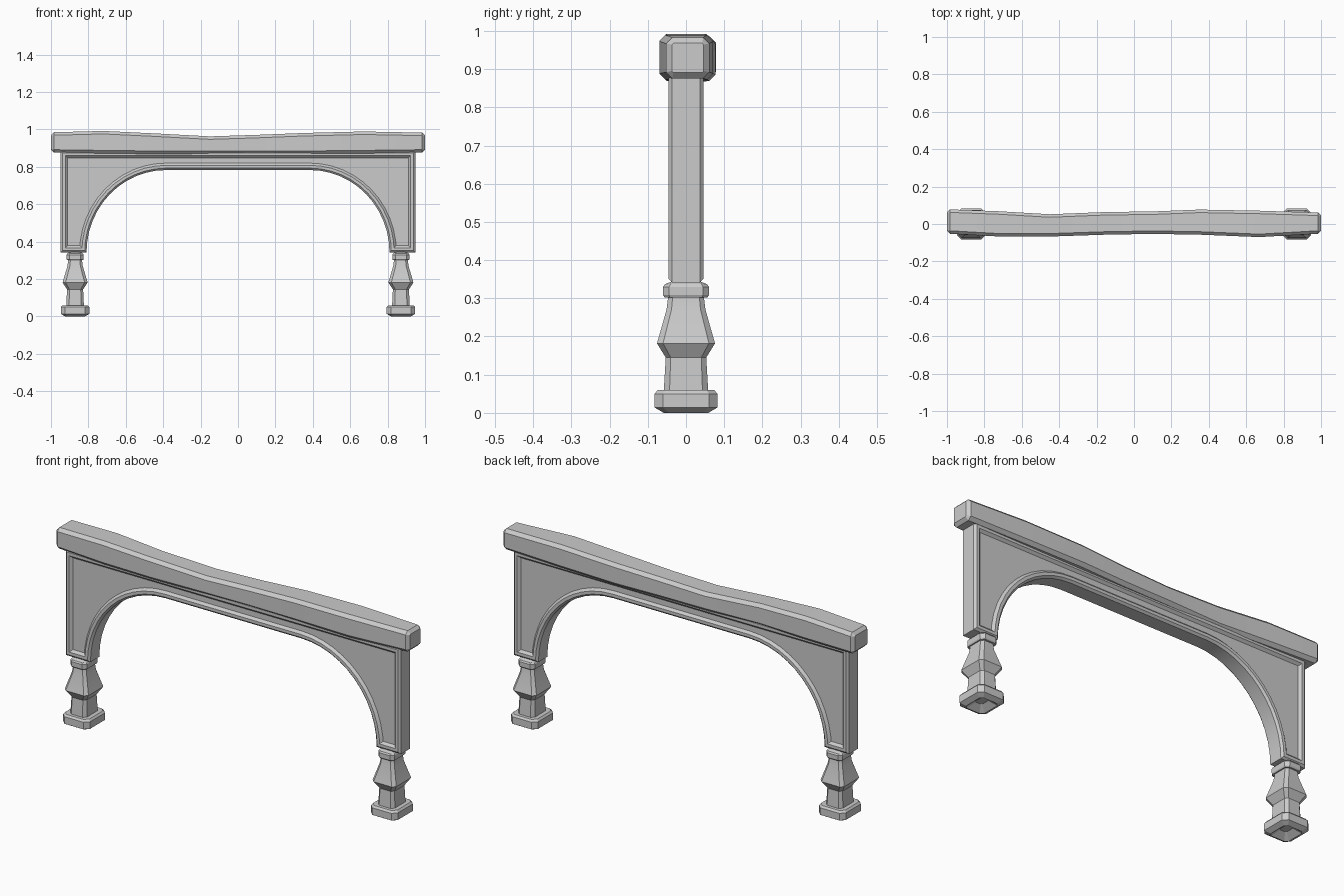
import bpy, bmesh, math

if "Cube" in bpy.data.objects:
    bpy.data.objects.remove(bpy.data.objects["Cube"])


def finish(bm, name, angle):
    bmesh.ops.recalc_face_normals(bm, faces=bm.faces)
    mesh = bpy.data.meshes.new(name)
    bm.to_mesh(mesh)
    bm.free()
    obj = bpy.data.objects.new(name, mesh)
    bpy.context.collection.objects.link(obj)
    bpy.ops.object.select_all(action='DESELECT')
    obj.select_set(True)
    bpy.context.view_layer.objects.active = obj
    bpy.ops.object.shade_smooth_by_angle(angle=math.radians(angle))
    return obj


def octagon(u0, u1, v0, v1, c):
    """Rectangle with cut corners."""
    return [(u0 + c, v0), (u1 - c, v0), (u1, v0 + c), (u1, v1 - c),
            (u1 - c, v1), (u0 + c, v1), (u0, v1 - c), (u0, v0 + c)]


def loft(rings):
    bm = bmesh.new()
    rows = [[bm.verts.new(p) for p in ring] for ring in rings]
    n = len(rows[0])
    for a, b in zip(rows, rows[1:]):
        for i in range(n):
            bm.faces.new((a[i], a[(i + 1) % n], b[(i + 1) % n], b[i]))
    bm.faces.new(rows[0])
    bm.faces.new(rows[-1])
    return bm


# Wavy top beam: x, y front, y back, z bottom, z top
sections = [(-0.985, -0.052, 0.078, 0.876, 0.985), (-0.72, -0.067, 0.068, 0.872, 0.992),
            (-0.45, -0.067, 0.052, 0.869, 0.979), (-0.15, -0.057, 0.064, 0.868, 0.963),
            (0.1, -0.053, 0.067, 0.868, 0.971), (0.35, -0.057, 0.077, 0.869, 0.981),
            (0.67, -0.07, 0.071, 0.872, 0.989), (0.985, -0.052, 0.061, 0.876, 0.983)]
rings = [[(x, y, z) for y, z in octagon(y0, y1, z0, z1, 0.016)]
         for x, y0, y1, z0, z1 in sections]


def end_ring(s, x):
    d = 0.015
    return [(x, y, z) for y, z in octagon(s[1] + d, s[2] - d, s[3] + d, s[4] - d, 0.004)]


rings = [end_ring(sections[0], -1)] + rings + [end_ring(sections[-1], 1)]
finish(loft(rings), "top_beam", 12)

# Arched panel with a raised frame and sunken field on both sides
arc = []
for i in range(13):
    t = math.radians(90 * i / 12)
    arc.append((-0.385 - 0.425 * math.cos(t), 0.342 + 0.441 * math.sin(t)))
outline = [(-0.948, 0.885), (-0.948, 0.342)] + arc
outline += [(-x, z) for x, z in reversed(outline)]
bm = bmesh.new()
front = bm.faces.new([bm.verts.new((x, -0.036, z)) for x, z in outline])
back = bm.faces.new([bm.verts.new((x, 0.036, z)) for x, z in outline])
n = len(outline)
fv, bv = list(front.verts), list(back.verts)
for i in range(n):
    j = (i + 1) % n
    bm.faces.new((fv[i], fv[j], bv[j], bv[i]))
bmesh.ops.recalc_face_normals(bm, faces=bm.faces)
for face in (front, back):
    for thick, depth in ((0.01, 0.01), (0.015, 0), (0.012, -0.012)):
        bmesh.ops.inset_region(bm, faces=[face], thickness=thick, depth=depth,
                               use_even_offset=True, use_boundary=True)
finish(bm, "arched_panel", 25)

# Turned square legs: z, half width x, half width y, corner cut
profile = [(0.025, 0.02, 0.025, 0.006), (0.0, 0.052, 0.058, 0.014),
           (0.014, 0.076, 0.082, 0.022), (0.05, 0.076, 0.082, 0.022),
           (0.06, 0.068, 0.074, 0.02), (0.06, 0.047, 0.058, 0.015),
           (0.145, 0.043, 0.053, 0.013), (0.182, 0.067, 0.076, 0.016),
           (0.27, 0.041, 0.051, 0.013), (0.302, 0.037, 0.047, 0.012),
           (0.302, 0.043, 0.056, 0.014), (0.308, 0.046, 0.06, 0.016),
           (0.33, 0.046, 0.06, 0.016), (0.337, 0.042, 0.055, 0.014),
           (0.345, 0.03, 0.035, 0.01)]
for side, name in ((-1, "left_leg"), (1, "right_leg")):
    cx = 0.871 * side
    finish(loft([[(cx + x, y, z) for x, y in octagon(-hx, hx, -hy, hy, c)]
                 for z, hx, hy, c in profile]), name, 20)
